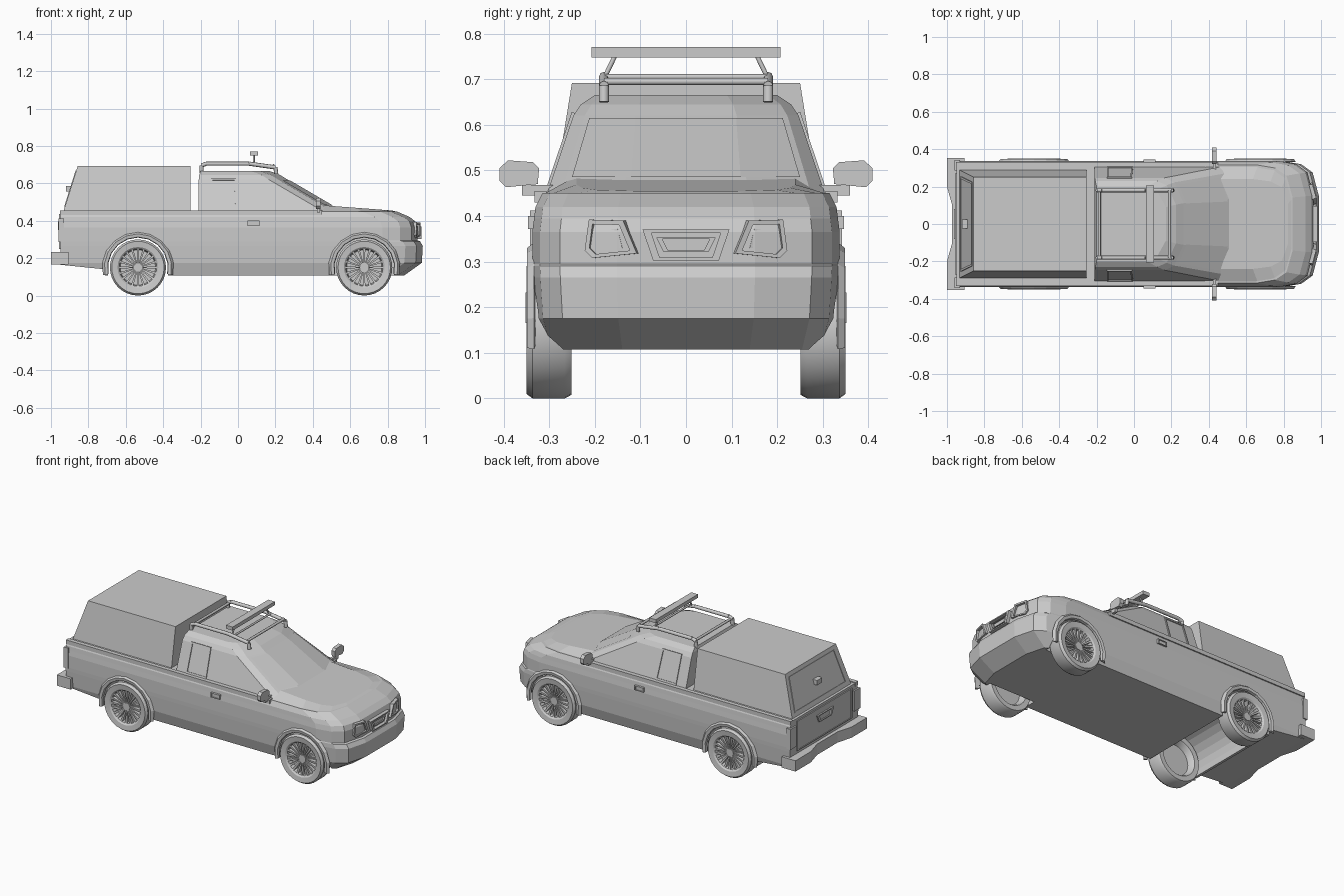
import bpy, bmesh
from math import sin, cos, pi
from mathutils import Vector

if "Cube" in bpy.data.objects:
    bpy.data.objects.remove(bpy.data.objects["Cube"])


def make(name, verts, faces, smooth=None):
    me = bpy.data.meshes.new(name)
    me.from_pydata([tuple(v) for v in verts], [], faces)
    bm = bmesh.new()
    bm.from_mesh(me)
    bmesh.ops.recalc_face_normals(bm, faces=bm.faces)
    bm.to_mesh(me)
    bm.free()
    ob = bpy.data.objects.new(name, me)
    bpy.context.collection.objects.link(ob)
    if smooth:
        bpy.ops.object.select_all(action='DESELECT')
        ob.select_set(True)
        bpy.context.view_layer.objects.active = ob
        bpy.ops.object.shade_smooth_by_angle(angle=smooth)
    return ob


def loft(name, rings, smooth=None):
    """Skin a stack of equal closed rings and cap both ends."""
    n = len(rings[0])
    faces = [tuple(range(n)), tuple(range((len(rings) - 1) * n, len(rings) * n))]
    for k in range(len(rings) - 1):
        for i in range(n):
            j = (i + 1) % n
            faces.append((k * n + i, k * n + j, (k + 1) * n + j, (k + 1) * n + i))
    return make(name, [p for r in rings for p in r], faces, smooth)


def prism(name, pts, axis, a, b):
    """Extrude a 2D outline along an axis from a to b."""
    put = {'x': lambda p, t: (t, p[0], p[1]), 'y': lambda p, t: (p[0], t, p[1]),
           'z': lambda p, t: (p[0], p[1], t)}[axis]
    return loft(name, [[put(p, a) for p in pts], [put(p, b) for p in pts]])


def box(name, x, y, z):
    return prism(name, [(x[0], y[0]), (x[1], y[0]), (x[1], y[1]), (x[0], y[1])], 'z', *z)


def frame(name, pts, n, depth=0.02, recess=0.01, scale=0.8):
    """Raised panel with a recessed middle, facing along n."""
    n = Vector(n)
    pts = [Vector(p) for p in pts]
    c = sum(pts, Vector()) / len(pts)
    inner = [c + (p - c) * scale for p in pts]
    return loft(name, [[p - n * depth for p in pts], pts, inner, [p - n * recess for p in inner]])


def rod(name, p, q, r, sides=8):
    p, q = Vector(p), Vector(q)
    rot = (q - p).to_track_quat('Z', 'Y')
    circ = [rot @ Vector((r * cos(2 * pi * i / sides), r * sin(2 * pi * i / sides), 0)) for i in range(sides)]
    return loft(name, [[p + c for c in circ], [q + c for c in circ]], 0.8)


def mirrored(half):
    return half + [(x, -y, z) for x, y, z in reversed(half)]


def plan(z, xf, w, xr=-0.95):
    """Body outline at one height, with a rounded nose."""
    return mirrored([(xr, w, z), (xf - .2, w, z), (xf - .105, .95 * w, z),
                     (xf - .045, .82 * w, z), (xf - .012, .45 * w, z)])


def cut(target, cutter):
    cutter.hide_render = True
    m = target.modifiers.new('cut', 'BOOLEAN')
    m.operation, m.solver, m.object = 'DIFFERENCE', 'EXACT', cutter
    bpy.context.view_layer.objects.active = target
    bpy.ops.object.modifier_apply(modifier=m.name)
    bpy.data.objects.remove(cutter)


WHEELS = {'rear': -0.535, 'front': 0.675}

# lower body with bumper step at the nose
body = loft('body', [plan(.107, .90, .31), plan(.175, .995, .33), plan(.265, 1.0, .336),
                     plan(.29, .985, .337), plan(.295, .972, .337), plan(.365, .972, .337),
                     plan(.395, .962, .333), plan(.42, .93, .33), plan(.45, .86, .315)])
cut(body, prism('cut_tail', [(-1.1, 0), (-.71, 0), (-.71, .14), (-1.1, .18)], 'y', -.5, .5))


def disc(x, r):
    return [(x + r * cos(2 * pi * i / 24), .15 + r * sin(2 * pi * i / 24)) for i in range(24)]


cut(body, prism('cut_rear', disc(WHEELS['rear'], .165), 'y', -.5, .5))
for s in (1, -1):
    cut(body, prism('cut_front', disc(WHEELS['front'], .165), 'y', .24 * s, .5 * s))

# hood
hood = []
for w, xf, up in ((.312, .862, 0), (.24, .835, 1)):
    ring = plan(.448, xf, w, xr=.38)
    hood.append([(x, y, .479 - .075 * (x - .5) if up else z) for x, y, z in ring])
loft('hood', hood)

# cab
cab = []
for z, xr, xf, w in ((.445, -.212, .575, .306), (.62, -.21, .275, .247), (.645, -.207, .235, .23), (.665, -.2, .18, .2)):
    cab.append(mirrored([(xr, w, z), (xf - .11, w, z), (xf - .06, .9 * w, z), (xf - .01, .45 * w, z)]))
loft('cab', cab)


# windshield pane
def glass_x(z):
    return .575 - (z - .445) * 1.714 - .008


make('windshield', [(glass_x(z) + .008 - e * .045, y, z) for z, y, e in
                    ((.485, -.25, 1), (.485, -.12, .1), (.485, .12, .1), (.485, .25, 1),
                     (.615, .212, 1), (.615, .11, .1), (.615, -.11, .1), (.615, -.212, 1))],
     [(0, 1, 6, 7), (1, 2, 5, 6), (2, 3, 4, 5)])

# canopy over the bed
canopy = loft('canopy', [[(-.935, -.29, .445), (-.255, -.29, .445), (-.255, .29, .445), (-.935, .29, .445)],
                         [(-.857, -.25, .692), (-.255, -.25, .692), (-.255, .25, .692), (-.857, .25, .692)]])


def rear_x(z):
    return -.935 + (z - .445) * .316 - .004


frame('canopy_hatch', [(rear_x(z), y, z) for y, z in ((-.255, .475), (.255, .475), (.225, .67), (-.225, .67))],
      (-1, 0, .3), .01, .004, .95)
box('hatch_handle', (-.92, -.88), (-.025, .025), (.555, .585))

# tailgate and rear bumper
frame('tailgate', [(-.957, y, z) for y, z in ((-.27, .25), (.27, .25), (.27, .435), (-.27, .435))],
      (-1, 0, 0), .02, .004, .94)
frame('tailgate_handle', [(-.962, y, z) for y, z in ((-.06, .35), (.06, .35), (.08, .395), (-.08, .395))],
      (-1, 0, 0), .02, .008, .75)
prism('rear_bumper', [(-.905, .352), (-1, .352), (-1, .2), (-.972, .1), (-.972, -.1), (-1, -.2),
                      (-1, -.352), (-.905, -.352)], 'z', .165, .232)

# grille
frame('grille', [(.98, y, z) for y, z in ((-.072, .302), (.072, .302), (.095, .37), (-.095, .37))],
      (1, 0, 0), .04, .02, .8)
frame('grille_bar', [(.972, y, z) for y, z in ((-.05, .322), (.05, .322), (.065, .353), (-.065, .353))],
      (1, 0, 0), .03, .008, .8)

for s, side in ((1, 'left'), (-1, 'right')):
    # headlights
    frame('headlight_' + side, [(.975 - .28 * max(0, y - .14), y * s, z) for y, z in
                                ((.108, .318), (.205, .308), (.222, .325), (.213, .392), (.138, .39))],
          (1, .25 * s, 0), .04, .02, .78)
    frame('lamp_' + side, [(.962 - .28 * max(0, y - .14), y * s, z) for y, z in
                           ((.14, .33), (.19, .325), (.195, .365), (.15, .372))], (1, .25 * s, 0), .03, .006, .8)
    # tail lights
    box('taillight_' + side, (-.96, -.93), (.285 * s, .342 * s), (.285, .412))
    # belt rail
    box('belt_rail_' + side, (-.952, .45), (.306 * s, .332 * s), (.43, .455))
    # rear side window and door handle
    frame('side_window_' + side, [(x, s * (.312 - .337 * (z - .445)), z) for x, z in
                                  ((-.145, .455), (-.005, .455), (-.012, .628), (-.145, .628))],
          (0, s, .33), .015, .007, .88)
    frame('door_handle_' + side, [(x, .346 * s, z) for x, z in ((.052, .372), (.115, .372), (.115, .4), (.052, .4))],
          (0, s, 0), .025, .006, .75)
    # mirrors
    prism('mirror_' + side, [(y * s, z) for y, z in ((.325, .47), (.395, .463), (.409, .478), (.409, .505),
                                                     (.39, .522), (.335, .518), (.322, .505))], 'x', .418, .442)
    box('mirror_arm_' + side, (.422, .438), (.27 * s, .36 * s), (.445, .468))
    # roof rack rails
    path = [(-.195, .655), (-.195, .695), (-.17, .705), (.06, .705), (.2, .685), (.205, .65)]
    for (xa, za), (xb, zb) in zip(path, path[1:]):
        rod('rack_rail_' + side, (xa, .18 * s, za), (xb, .18 * s, zb), .011)
    rod('light_post_' + side, (.085, .178 * s, .705), (.085, .155 * s, .752), .005)

    for end, x in WHEELS.items():
        # wheel arch flares
        arcs = [(.16, .33), (.163, .345), (.18, .348), (.192, .333)]
        steps = [pi * (-.07 + 1.14 * i / 10) for i in range(11)]
        loft('arch_%s_%s' % (end, side), [[(x + r * cos(a), y * s, .15 + r * sin(a)) for r, y in arcs]
                                          for a in steps])
        # tyre and rim
        prof = [(.094, .31), (.1, .338), (.109, .346), (.14, .35), (.15, .336), (.15, .266),
                (.142, .251), (.112, .252), (.104, .262), (.095, .29)]
        loft('wheel_%s_%s' % (end, side), [[(x + r * cos(2 * pi * i / 32), y * s, .15 + r * sin(2 * pi * i / 32))
                                            for i in range(32)] for r, y in prof], 0.5)
        # spokes and hub
        for k in range(20):
            a = 2 * pi * k / 20
            d, t = Vector((cos(a), 0, sin(a))), Vector((-sin(a), 0, cos(a)))
            c = Vector((x, 0, .15))
            loft('spoke', [[c + d * r + t * u * h + Vector((0, s * y, 0))
                            for u, y in ((-1, .308), (1, .308), (1, yo), (-1, yo))]
                           for r, h, yo in ((.02, .003, .328), (.101, .006, .338))])
        rod('hub_%s_%s' % (end, side), (x, .305 * s, .15), (x, .333 * s, .15), .024, 16)

# rack crossbars and roof light bar
for x in (-.185, .19):
    rod('rack_crossbar', (x, -.18, .695), (x, .18, .695), .008)
rod('rack_crossbar', (.1, -.18, .705), (.1, .18, .705), .006)
box('light_bar', (.063, .108), (-.207, .207), (.748, .77))
